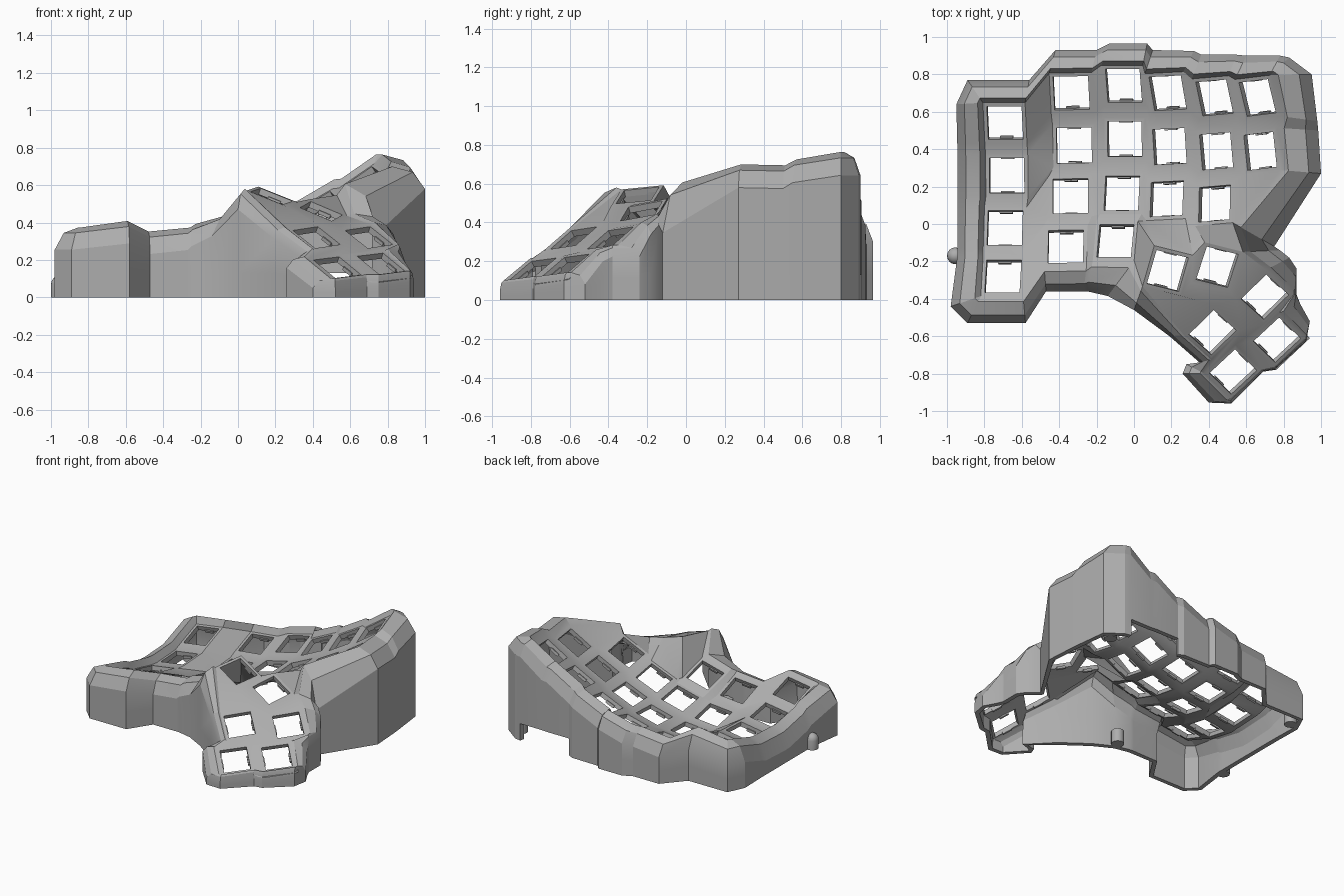
import bpy, bmesh, math
from mathutils import Vector

cube = bpy.data.objects.get("Cube")
if cube:
    bpy.data.objects.remove(cube, do_unlink=True)

grey = bpy.data.materials.new("plain grey")
grey.use_nodes = True
colour = (0.42, 0.42, 0.42, 1)
grey.diffuse_color = colour
grey.node_tree.nodes["Principled BSDF"].inputs["Base Color"].default_value = colour

# Key wells: column -> (x slope, turn in degrees, centres from back to front)
COLUMNS = {
    "A": (.15, 0, [(-.69, .54, .28), (-.68, .26, .22), (-.69, -.02, .24), (-.70, -.28, .33)]),
    "B": (.1, 1, [(-.335, .70, .25), (-.32, .42, .19), (-.34, .15, .21), (-.365, -.12, .30)]),
    "C": (.25, 0, [(-.055, .74, .31), (-.05, .455, .25), (-.065, .165, .27), (-.10, -.09, .36)]),
    "D": (.45, 3, [(.18, .70, .38), (.19, .415, .33), (.175, .135, .35)]),
    "E": (.55, 5, [(.43, .675, .50), (.44, .39, .45), (.43, .11, .47)]),
    "F": (.65, 7, [(.66, .675, .63), (.675, .39, .585)]),
}
ROW_SLOPE = [.33, .05, -.22, -.4]

# Thumb wells: (centre, slope in x, slope in y, turn)
THUMB = [
    ((.18, -.25, .54), -.35, .2, -14), ((.445, -.23, .46), -.35, .3, -14),
    ((.70, -.39, .32), -.34, .5, -42), ((.42, -.58, .32), -.34, .5, -42),
    ((.765, -.62, .18), -.34, .5, -44), ((.53, -.79, .16), -.34, .5, -44),
]
HOLE, FRAME = .094, .114

bm = bmesh.new()
corner, frames, seats = {}, [], []


def face(verts):
    """Add a face, dropping repeated corners."""
    unique = list(dict.fromkeys(verts))
    if len(unique) > 2:
        return bm.faces.new(unique)


def add_key(name, centre, gx, gy, turn):
    """Square frame; corners a b c d run back left, back right, front right, front left."""
    t = math.radians(turn)
    ax = Vector((math.cos(t), math.sin(t), gx * math.cos(t) + gy * math.sin(t))).normalized()
    up = Vector((-gx, -gy, 1)).normalized()
    ay = up.cross(ax)
    c = Vector(centre)
    outer, inner = [[bm.verts.new(c + ax * sx * h + ay * sy * h)
                     for sx, sy in ((-1, 1), (1, 1), (1, -1), (-1, -1))]
                    for h in (FRAME, HOLE)]
    for i, letter in enumerate("abcd"):
        j = (i + 1) % 4
        corner[name + letter] = outer[i]
        frames.append(face([outer[i], inner[i], inner[j], outer[j]]))
    seats.append((c, ax, ay, up))


def web(names):
    face([corner[n] for n in names.split()])


for col, (gx, turn, centres) in COLUMNS.items():
    for row, centre in enumerate(centres):
        add_key(f"{col}{row + 1}", centre, gx, ROW_SLOPE[row], turn)
for i, (centre, gx, gy, turn) in enumerate(THUMB):
    add_key(f"T{i + 1}", centre, gx, gy, turn)

# Strips between neighbouring wells of the main field
order = "ABCDEF"
for k, p in enumerate(order):
    q = order[k + 1] if k < 5 else None
    for r in range(1, 5):
        s = r + 1
        if f"{p}{s}a" in corner:
            web(f"{p}{r}d {p}{r}c {p}{s}b {p}{s}a")
        if q and f"{q}{r}a" in corner:
            web(f"{p}{r}b {q}{r}a {q}{r}d {p}{r}c")
            if f"{q}{s}a" in corner:
                web(f"{p}{r}c {q}{r}d {q}{s}a {p}{s}b")

# Strips inside the thumb cluster and joining it to the main field
for names in (
        "T3d T3c T4b T4a", "T4b T6a T6d T4c", "T3b T5a T5d T3c", "T5d T5c T6b T6a",
        "T3c T5d T6a T4b", "T1b T2a T2d T1c", "T2d T2c T3d T4a", "T1c T2d T4a",
        "T2b T3a T3d T2c", "T1d T1c T4a T4d", "C3c D3d C4b", "C4b D3d T1a",
        "D3d D3c T1b T1a", "D3c E3d T2a T1b", "E3d E3c T2b T2a", "C4b T1a T1d C4c",
        "E2c F2d E3b", "F2d F2c E3c E3b"):
    web(names)

# Outer wall, clockwise from the back left, each point tied to a frame corner
BACK = [("A1a", -.95, .64), ("A1a", -.89, .77), ("A1b", -.56, .77), ("B1a", -.42, .93),
        ("B1b", -.2, .93), ("C1a", -.13, .965), ("C1b", .07, .965), ("D1a", .1, .93),
        ("D1b", .32, .925), ("E1a", .36, .905), ("E1b", .55, .905), ("F1a", .6, .9),
        ("F1b", .78, .9), ("F1b", .83, .89), ("F1b", .95, .8)]
RIGHT = [("F1c", .98, .55), ("F2b", .985, .5), ("F2c", 1, .27), ("E3c", .75, -.12),
         ("T2b", .78, -.14), ("T3a", .83, -.18), ("T3b", .87, -.24), ("T3b", .87, -.38),
         ("T5a", .89, -.43), ("T5b", .94, -.52), ("T5b", .92, -.63)]
FRONT = [("T5c", .75, -.78), ("T6b", .69, -.79), ("T6c", .52, -.96), ("T6c", .4, -.955),
         ("T6d", .26, -.8), ("T6d", .28, -.75), ("T4c", .35, -.74), ("T4d", .19, -.6),
         ("T1d", 0, -.46), ("C4c", -.14, -.385), ("C4d", -.25, -.36), ("B4c", -.27, -.36),
         ("B4d", -.47, -.36), ("A4c", -.58, -.53), ("A4d", -.89, -.53), ("A4d", -.98, -.44)]
LEFT = [(n, -.945, corner[n].co.y) for n in ("A4a", "A3d", "A3a", "A2d", "A2a", "A1d")]

rings = []
for key, x, y in BACK + RIGHT + FRONT + LEFT:
    v = corner[key]
    if key == "E3c":
        lift, drop = .06, .2
    elif key[0] == "T":
        lift, drop = .01, (.1 if key[1] == "1" else .05)
    elif y < -.3:
        lift, drop = .02, .1
    else:
        lift, drop = .05, (.1 if key[0] == "A" else .07)
    top = max(v.co.z - drop, .05)
    high = v.co.z + lift
    column = [v]
    for part, z in ((.2, high), (.7, high - .25 * (high - top)), (1, top),
                    (1, min(.13, top / 2)), (1, 0)):
        column.append(bm.verts.new((v.co.x + (x - v.co.x) * part,
                                    v.co.y + (y - v.co.y) * part, z)))
    rings.append((key, column))

# Rim, rounded shoulder and wall, leaving a connector notch low in the back
NOTCH = ("E1a", "E1b", "F1a")
for i, (key, a) in enumerate(rings):
    b = rings[(i + 1) % len(rings)][1]
    for level in range(5):
        if level == 4 and key in NOTCH:
            continue
        face([a[level], a[level + 1], b[level + 1], b[level]])

bmesh.ops.recalc_face_normals(bm, faces=bm.faces[:])
bm.normal_update()
if sum(f.normal.z for f in frames) < 0:
    bmesh.ops.reverse_faces(bm, faces=bm.faces[:])


def make_object(name, mesh_data, angle=20, thickness=0):
    mesh = bpy.data.meshes.new(name)
    mesh_data.to_mesh(mesh)
    mesh_data.free()
    obj = bpy.data.objects.new(name, mesh)
    bpy.context.collection.objects.link(obj)
    mesh.materials.append(grey)
    bpy.ops.object.select_all(action="DESELECT")
    obj.select_set(True)
    bpy.context.view_layer.objects.active = obj
    if thickness:
        solid = obj.modifiers.new("thickness", "SOLIDIFY")
        solid.thickness = thickness
        solid.offset = -1
        bpy.ops.object.modifier_apply(modifier=solid.name)
    bpy.ops.object.shade_smooth_by_angle(angle=math.radians(angle))


make_object("case_shell", bm, thickness=.035)

# Small clip lips on the front and back of every well
lips = bmesh.new()
for c, ax, ay, up in seats:
    for side in (-1, 1):
        for v in bmesh.ops.create_cube(lips, size=1)["verts"]:
            p = v.co.copy()
            v.co = c + ax * p.x * .07 + ay * (side * HOLE + p.y * .016) + up * (p.z * .02 - .035)
make_object("well_clips", lips)


# Screw posts along the inside of the wall, plus a domed one outside
def post(name, x, y, radius, height, dome):
    part = bmesh.new()
    profile = [(0, 0), (radius, 0), (radius, height)]
    if dome:
        profile += [(radius * math.cos(a), height + radius * math.sin(a)) for a in (.4, .8, 1.2)]
    profile.append((0, height + (radius if dome else 0)))
    pts = [part.verts.new((x + r, y, z)) for r, z in profile]
    edges = [part.edges.new(pair) for pair in zip(pts, pts[1:])]
    bmesh.ops.spin(part, geom=pts + edges, cent=(x, y, 0), axis=(0, 0, 1),
                   angle=math.tau, steps=16)
    bmesh.ops.remove_doubles(part, verts=part.verts[:], dist=.0005)
    bmesh.ops.recalc_face_normals(part, faces=part.faces[:])
    make_object(name, part, 35)


post("outer_post", -.955, -.17, .045, .07, True)
for label, px, py in (("back_left", .86, .77), ("back_right", -.87, .66),
                      ("front", -.12, -.32)):
    post(label + "_post", px, py, .045, .1, False)
